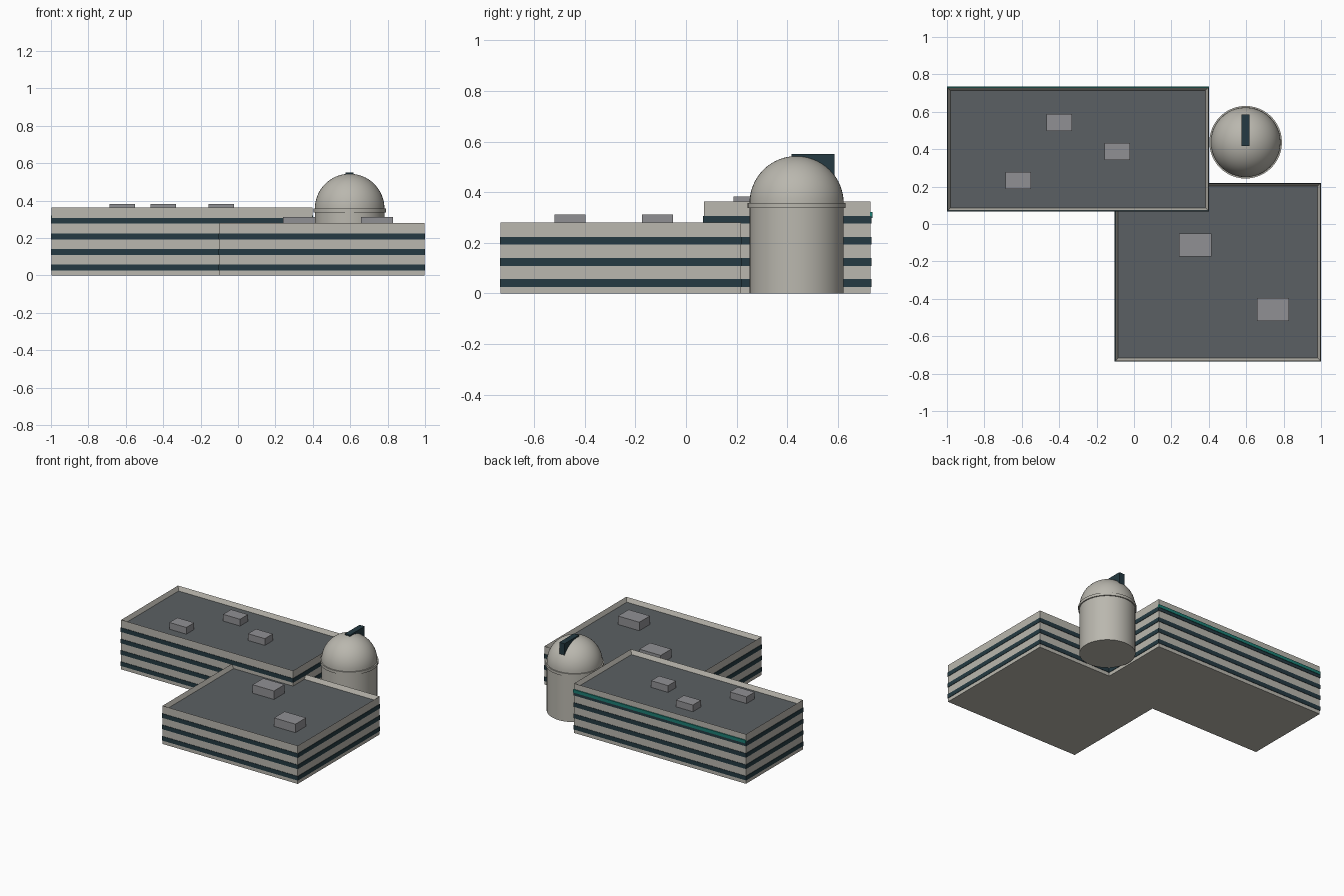
import bpy, bmesh, math
from mathutils import Matrix, Vector

cube = bpy.data.objects.get("Cube")
if cube:
    bpy.data.objects.remove(cube, do_unlink=True)


def material(name, rgb):
    m = bpy.data.materials.new(name)
    m.use_nodes = True
    m.diffuse_color = (*rgb, 1)
    m.node_tree.nodes["Principled BSDF"].inputs["Base Color"].default_value = (*rgb, 1)
    return m


CONCRETE = material("pale concrete", (0.49, 0.475, 0.425))
ROOF = material("dark roof", (0.105, 0.117, 0.125))
GLASS = material("dark glass", (0.018, 0.042, 0.054))
METAL = material("grey metal", (0.28, 0.28, 0.295))
TEAL = material("teal trim", (0.012, 0.21, 0.175))


def finish(name, bm, *mats):
    mesh = bpy.data.meshes.new(name)
    bm.to_mesh(mesh)
    bm.free()
    for m in mats:
        mesh.materials.append(m)
    ob = bpy.data.objects.new(name, mesh)
    bpy.context.collection.objects.link(ob)
    return ob


def box_mesh(x, y, z):
    """Box from (low, high) pairs on each axis."""
    bm = bmesh.new()
    size = [b - a for a, b in (x, y, z)]
    mid = Vector([(a + b) / 2 for a, b in (x, y, z)])
    bmesh.ops.create_cube(bm, size=1, matrix=Matrix.Translation(mid) @ Matrix.Diagonal((*size, 1)))
    return bm


def box(name, x, y, z, mat):
    return finish(name, box_mesh(x, y, z), mat)


STOREY, PARAPET, RIM, PROUD = 0.0833, 0.03, 0.021, 0.003


def wing(name, x, y, storeys, units, unit_size):
    roof_z = storeys * STOREY
    # Walls with a sunken roof behind a parapet
    bm = box_mesh(x, y, (0, roof_z + PARAPET))
    bm.normal_update()
    top = max(bm.faces, key=lambda f: f.calc_center_median().z)
    bmesh.ops.inset_region(bm, faces=[top], thickness=RIM)
    for v in top.verts:
        v.co.z = roof_z
    top.material_index = 1
    finish(name + "_walls", bm, CONCRETE, ROOF)
    # Window bands, slightly proud of the walls
    for i in range(storeys):
        z = i * STOREY + 0.026
        box(f"{name}_window_band_{i + 1}", (x[0] - PROUD, x[1] + PROUD),
            (y[0] - PROUD, y[1] + PROUD), (z, z + 0.031), GLASS)
    # Rooftop plant boxes
    w, d = unit_size
    for i, (cx, cy) in enumerate(units):
        box(f"{name}_roof_unit_{i + 1}", (cx - w / 2, cx + w / 2), (cy - d / 2, cy + d / 2),
            (roof_z, roof_z + w * 0.36), METAL)


wing("rear_wing", (-0.997, 0.397), (0.071, 0.729), 4,
     [(-0.4, 0.543), (-0.09, 0.388), (-0.619, 0.233)], (0.137, 0.092))
wing("front_wing", (-0.1, 0.997), (-0.732, 0.217), 3,
     [(0.327, -0.112), (0.743, -0.458)], (0.173, 0.123))

# Teal strip along the back of the rear wing
box("rear_trim_strip", (-1, 0.4), (0.727, 0.736), (0.298, 0.321), TEAL)

# Observatory tower
CX, CY, R, SPRING = 0.597, 0.437, 0.186, 0.357


def lathe(name, profile, mat):
    """Revolve (radius, height) points about the tower axis."""
    bm = bmesh.new()
    verts = [bm.verts.new((CX + r, CY, z)) for r, z in profile]
    edges = [bm.edges.new(p) for p in zip(verts, verts[1:])]
    bmesh.ops.spin(bm, geom=verts + edges, cent=(CX, CY, 0), axis=(0, 0, 1),
                   angle=math.tau, steps=48, use_duplicate=False)
    bmesh.ops.remove_doubles(bm, verts=bm.verts, dist=0.0001)
    bmesh.ops.recalc_face_normals(bm, faces=bm.faces)
    ob = finish(name, bm, mat)
    bpy.ops.object.select_all(action="DESELECT")
    ob.select_set(True)
    bpy.context.view_layer.objects.active = ob
    bpy.ops.object.shade_smooth_by_angle(angle=math.radians(35))
    return ob


lathe("tower_drum", [(0, 0), (R, 0), (R, SPRING - 0.005), (0, SPRING - 0.005)], CONCRETE)
lathe("tower_ring", [(0, SPRING - 0.02), (R + 0.008, SPRING - 0.02),
                     (R + 0.008, SPRING), (0, SPRING)], CONCRETE)
arc = [i * math.pi / 32 for i in range(16)]
lathe("tower_dome", [(R * math.cos(a), SPRING + R * math.sin(a)) for a in arc]
      + [(0, SPRING + R)], CONCRETE)
box("dome_shutter", (CX - 0.021, CX + 0.021), (0.416, 0.586), (0.455, 0.551), GLASS)
